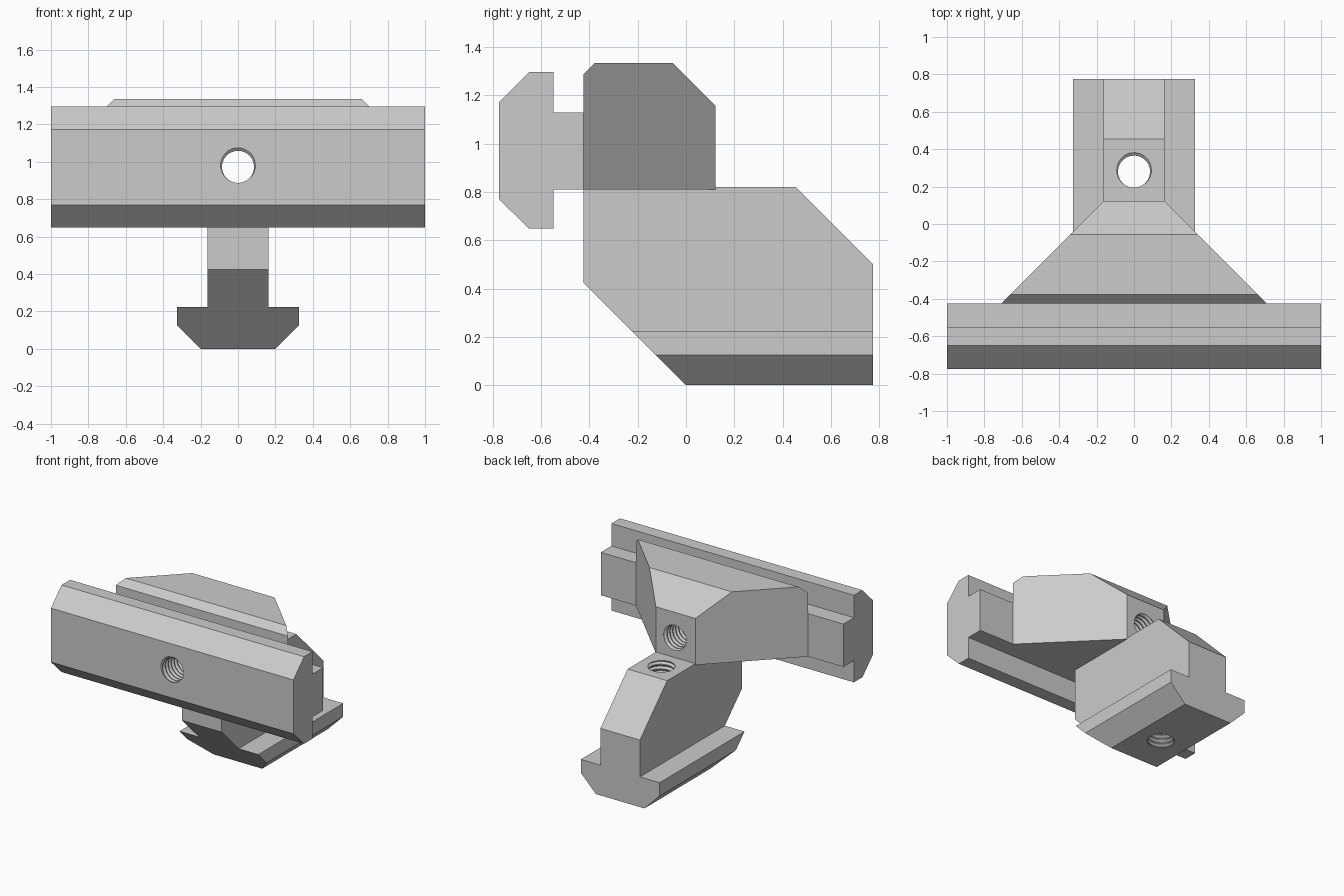
import bpy, bmesh, math
from mathutils import Matrix

if "Cube" in bpy.data.objects:
    bpy.data.objects.remove(bpy.data.objects["Cube"], do_unlink=True)

grey = bpy.data.materials.new("light_grey")
grey.use_nodes = True
grey.diffuse_color = (0.6, 0.6, 0.6, 1)
grey.node_tree.nodes["Principled BSDF"].inputs["Base Color"].default_value = grey.diffuse_color


def make_object(name, bm):
    bmesh.ops.recalc_face_normals(bm, faces=bm.faces)
    mesh = bpy.data.meshes.new(name)
    bm.to_mesh(mesh)
    bm.free()
    mesh.materials.append(grey)
    obj = bpy.data.objects.new(name, mesh)
    bpy.context.collection.objects.link(obj)
    return obj


def loft(first, second):
    """Solid between two matching outlines."""
    bm = bmesh.new()
    a = [bm.verts.new(p) for p in first]
    b = [bm.verts.new(p) for p in second]
    bm.faces.new(a)
    bm.faces.new(b)
    for i in range(len(a)):
        j = (i + 1) % len(a)
        bm.faces.new((a[i], a[j], b[j], b[i]))
    return bm


def slice_off(bm, point, normal):
    """Cut a corner away and close the opening."""
    geom = bm.verts[:] + bm.edges[:] + bm.faces[:]
    cut = bmesh.ops.bisect_plane(bm, geom=geom, plane_co=point, plane_no=normal,
                                 clear_outer=True)["geom_cut"]
    edges = [e for e in cut if isinstance(e, bmesh.types.BMEdge)]
    bmesh.ops.contextual_create(bm, geom=edges)


def thread_cutter(name, length, matrix, sides=24, pitch=0.034):
    """Helical strip of crest and root points, capped at both ends."""
    inner, outer = 0.086, 0.102
    profile = [(0, inner), (0.2, inner), (0.55, outer), (0.65, outer)]
    steps = sides * round(length / pitch)
    bm = bmesh.new()
    columns = []
    for k in range(steps + sides + 1):
        a = math.tau * k / sides
        columns.append([bm.verts.new((r * math.cos(a), r * math.sin(a),
                                      pitch * (k / sides + t) - length / 2))
                        for t, r in profile])

    def col(k):
        return columns[k] + [columns[k + sides][0]]

    for k in range(steps):
        a, b = col(k), col(k + 1)
        for p in range(len(profile)):
            bm.faces.new((a[p], b[p], b[p + 1], a[p + 1]))
    bmesh.ops.delete(bm, geom=[v for v in bm.verts if not v.link_faces], context='VERTS')
    # Close each end with a fan around a centre point
    for end in (-1, 1):
        rim = [e for e in bm.edges if e.is_boundary and e.verts[0].co.z * end > 0]
        centre = bm.verts.new((0, 0, end * (length / 2 + pitch)))
        for e in rim:
            bm.faces.new((e.verts[0], e.verts[1], centre))
    bm.transform(matrix)
    cutter = make_object(name, bm)
    cutter.hide_render = True
    return cutter


def drill(parts, cutter):
    for part in parts:
        mod = part.modifiers.new("threaded_hole", 'BOOLEAN')
        mod.operation, mod.solver, mod.object = 'DIFFERENCE', 'EXACT', cutter
        bpy.context.view_layer.objects.active = part
        bpy.ops.object.modifier_apply(modifier=mod.name)
    bpy.data.objects.remove(cutter, do_unlink=True)


# Front bar: slot profile running across the full width
bar_profile = [(-0.775, 0.77), (-0.65, 0.648), (-0.55, 0.648), (-0.55, 0.81),
               (-0.425, 0.81), (-0.425, 1.13), (-0.55, 1.13), (-0.55, 1.297),
               (-0.65, 1.297), (-0.775, 1.172)]
front_bar = make_object("front_bar", loft([(-1, y, z) for y, z in bar_profile],
                                          [(1, y, z) for y, z in bar_profile]))

# Gusset: narrows towards the back at 45 degrees
gusset_profile = [(-0.425, 0.81), (0.122, 0.81), (0.122, 1.157), (-0.055, 1.335),
                  (-0.377, 1.335), (-0.425, 1.287)]
gusset = make_object("gusset", loft([(y - 0.285, y, z) for y, z in gusset_profile],
                                    [(0.285 - y, y, z) for y, z in gusset_profile]))

# Foot: T-shaped section running front to back, with two corners sliced off
half = [(0.2, 0), (0.325, 0.125), (0.325, 0.225), (0.163, 0.225), (0.163, 0.82)]
section = half + [(-x, z) for x, z in reversed(half)]
bm = loft([(x, -0.425, z) for x, z in section], [(x, 0.775, z) for x, z in section])
slice_off(bm, (0, 0, 0), (0, -1, -1))
slice_off(bm, (0, 0.455, 0.82), (0, 1, 1))
foot = make_object("foot", bm)

# Threaded holes: one through bar and gusset, one down through the foot
drill([front_bar, gusset],
      thread_cutter("bar_thread", 1.2, Matrix.Translation((0, -0.33, 0.973))
                    @ Matrix.Rotation(math.pi / 2, 4, 'X') @ Matrix.Rotation(0.8, 4, 'Z')))
drill([foot],
      thread_cutter("foot_thread", 1.1, Matrix.Translation((0, 0.28, 0.41))
                    @ Matrix.Rotation(-2.4, 4, 'Z')))
